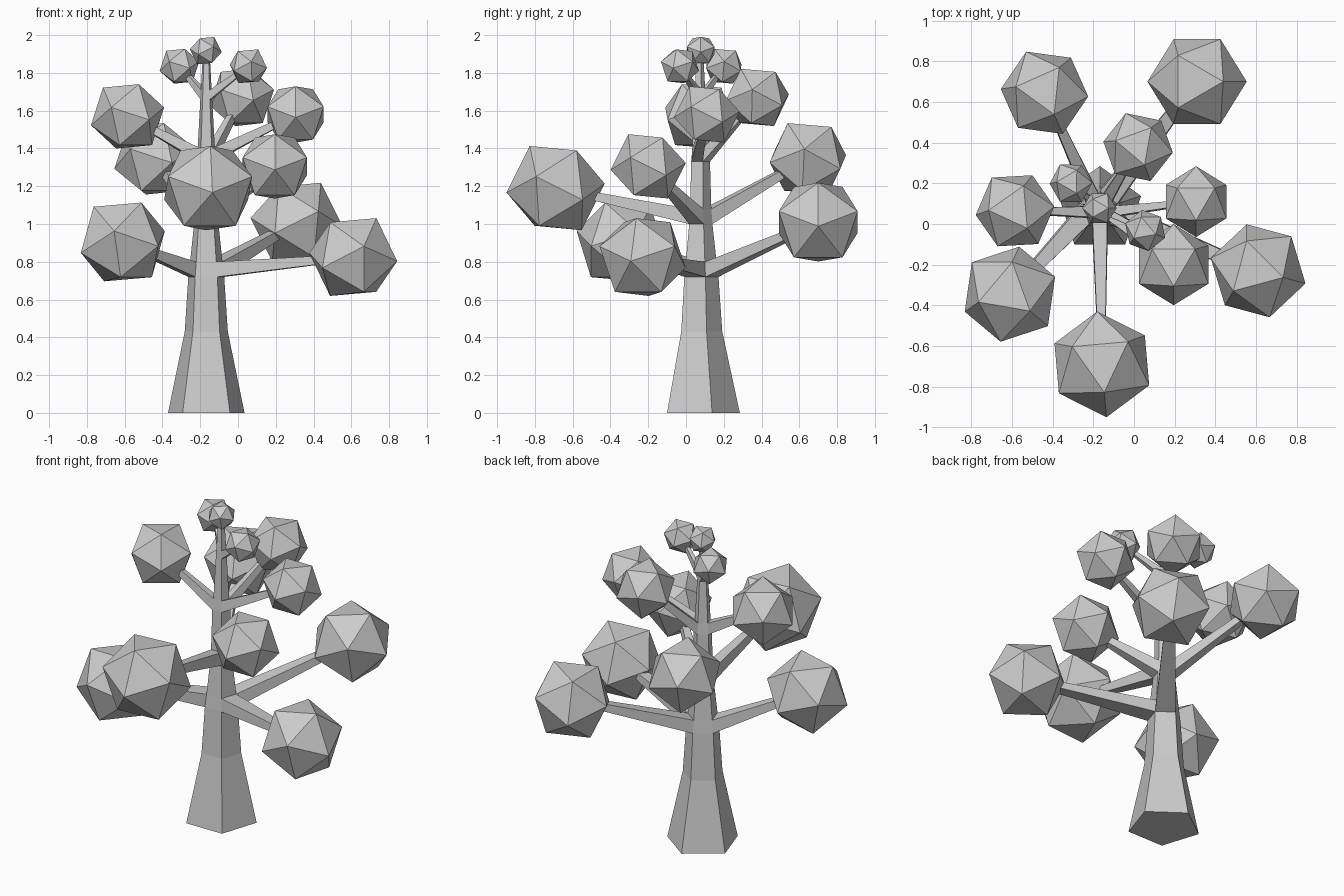
import bpy, bmesh
from math import sin, cos, radians, tau
from mathutils import Vector, Matrix

cube = bpy.data.objects.get("Cube")
if cube:
    bpy.data.objects.remove(cube)

grey = bpy.data.materials.new("plain_grey")
grey.use_nodes = True
colour = (0.6, 0.6, 0.6, 1)
grey.diffuse_color = colour
grey.node_tree.nodes["Principled BSDF"].inputs["Base Color"].default_value = colour

TRUNK_X, TRUNK_Y, SIDES = -0.168, 0.072, 5

# Trunk profile: height and radius of each ring
RINGS = [(0, .213), (.43, .12), (.72, .1), (.8, .09), (1, .068), (1.08, .062),
         (1.33, .055), (1.4, .048), (1.66, .033), (1.71, .03), (1.92, .018)]

# Foliage: name, trunk segment its branch grows from, centre, radius, spin
FOLIAGE = [
    ("low_left", 2, (.61, -.23, .825), .242, 75),
    ("low_back", 2, (.31, .7, 1.01), .245, 90),
    ("low_right", 2, (-.61, -.345, .905), .245, 50),
    ("middle_front", 4, (-.158, -.69, 1.19), .262, 5),
    ("middle_back", 4, (-.44, .645, 1.345), .222, 24),
    ("middle_left", 4, (.195, -.2, 1.305), .2, 0),
    ("high_right", 6, (-.585, .065, 1.57), .2, 35),
    ("high_left", 6, (.305, .11, 1.58), .175, 0),
    ("high_back", 6, (.02, .378, 1.67), .178, 20),
    ("small_right", 8, (-.31, .2, 1.835), .108, 30),
    ("small_left", 8, (.055, -.032, 1.835), .105, 70),
    ("top", None, (-.17, .078, 1.918), .085, 90),
]


def finish(name, bm):
    bmesh.ops.recalc_face_normals(bm, faces=bm.faces[:])
    mesh = bpy.data.meshes.new(name)
    bm.to_mesh(mesh)
    bm.free()
    mesh.materials.append(grey)
    obj = bpy.data.objects.new(name, mesh)
    bpy.context.collection.objects.link(obj)


def grow_branch(bm, face, centre, radius):
    """Extrude a trunk face into a tapering branch that ends in its foliage."""
    start = face.calc_center_median()
    normal = face.normal.copy()
    path = Vector(centre) - start
    end = start + path * (1 - 0.5 * radius / path.length)
    turn = normal.rotation_difference(path.normalized()).to_matrix()
    new = bmesh.ops.extrude_discrete_faces(bm, faces=[face])["faces"][0]
    for v in new.verts:
        v.co = end + turn @ (v.co - start) * 0.5


# Five-sided trunk, with branches pulled from its short segments
bm = bmesh.new()
rings = []
for z, r in RINGS:
    angles = [tau * (i / SIDES + 1 / 4) for i in range(SIDES)]
    rings.append([bm.verts.new((TRUNK_X + r * cos(a), TRUNK_Y + r * sin(a), z))
                  for a in angles])
segments = []
for low, high in zip(rings, rings[1:]):
    segments.append([bm.faces.new((low[i], low[(i + 1) % SIDES],
                                   high[(i + 1) % SIDES], high[i]))
                     for i in range(SIDES)])
bm.faces.new(rings[0][::-1])
bm.faces.new(rings[-1])
bm.normal_update()
for name, segment, centre, radius, spin in FOLIAGE:
    if segment is None:
        continue
    out = Vector((centre[0] - TRUNK_X, centre[1] - TRUNK_Y, 0))
    face = max(segments[segment], key=lambda f: f.normal.dot(out))
    segments[segment].remove(face)
    grow_branch(bm, face, centre, radius)
finish("trunk_and_branches", bm)

# Faceted foliage balls, each resting on an edge and spun about its own centre
EDGE_UP = Matrix.Rotation(radians(31.7), 4, 'Y')
for name, segment, centre, radius, spin in FOLIAGE:
    bm = bmesh.new()
    place = Matrix.Translation(centre) @ Matrix.Rotation(radians(spin - 90), 4, 'Z')
    bmesh.ops.create_icosphere(bm, subdivisions=1, radius=radius,
                               matrix=place @ EDGE_UP)
    finish(name + "_foliage", bm)
